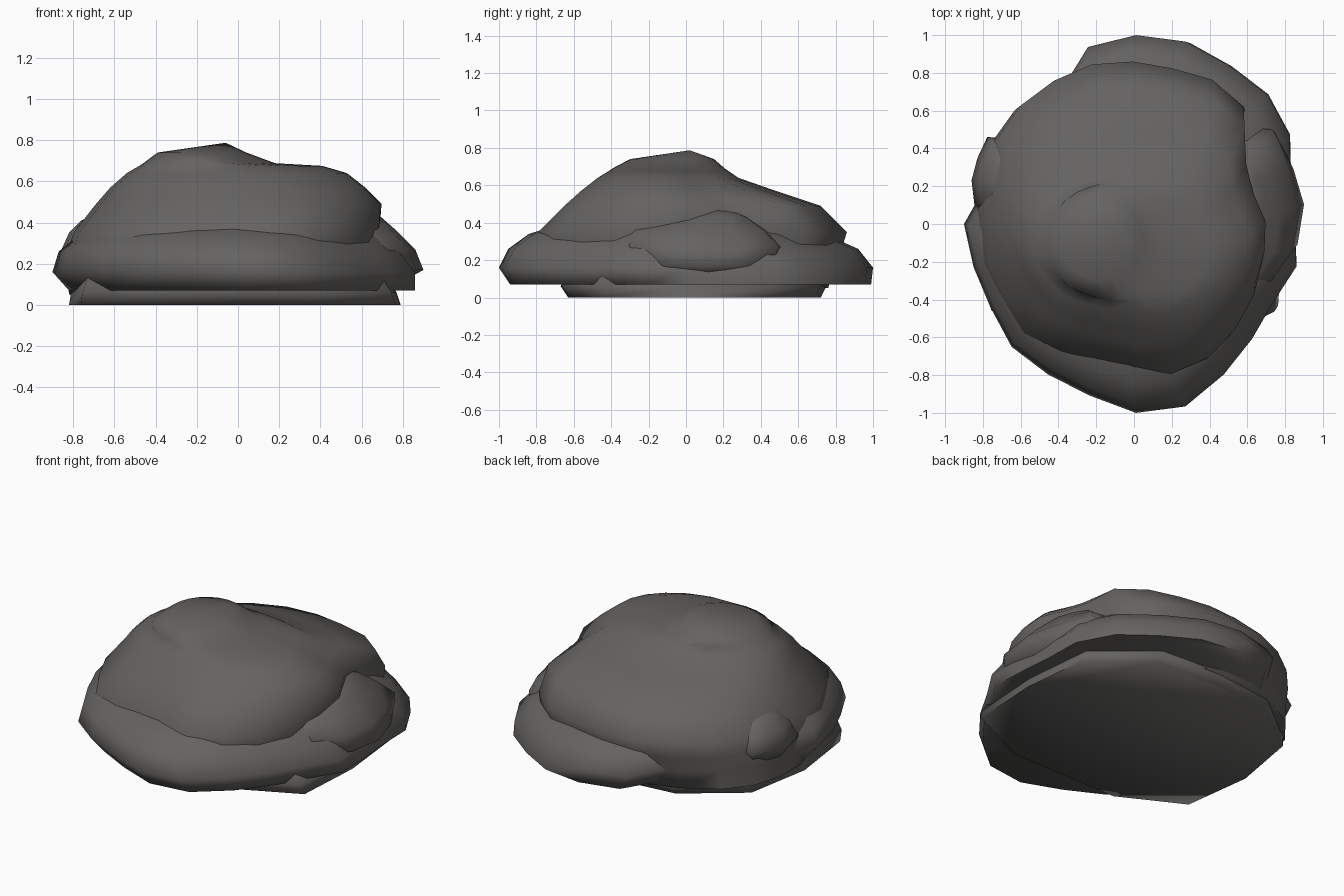
import bpy
import bmesh
import math

old_cube = bpy.data.objects.get("Cube")
if old_cube:
    bpy.data.objects.remove(old_cube, do_unlink=True)

# Single stone colour
stone = bpy.data.materials.new("dark_grey_stone")
stone.use_nodes = True
stone_colour = (0.13, 0.125, 0.12, 1.0)
stone.diffuse_color = stone_colour
stone_shader = stone.node_tree.nodes["Principled BSDF"]
stone_shader.inputs["Base Color"].default_value = stone_colour
stone_shader.inputs["Roughness"].default_value = 0.9


def outline_from_radii(radii):
    """Turn evenly spaced radii into an outline stretched to the unit square."""
    step = math.tau / len(radii)
    points = [(radius * math.cos(index * step), radius * math.sin(index * step))
              for index, radius in enumerate(radii)]
    low_x, high_x = min(p[0] for p in points), max(p[0] for p in points)
    low_y, high_y = min(p[1] for p in points), max(p[1] for p in points)
    return [((x - low_x) / (high_x - low_x), (y - low_y) / (high_y - low_y))
            for x, y in points]


def make_rock(name, outline, layers, apex, rounding=0.0):
    """Loft an outline through layers of (z, left, right, front, back) to an apex.

    Rounding turns the outline into an ellipse towards the top layer.
    """
    mesh_builder = bmesh.new()
    count = len(outline)
    rings = []
    for level, (z, left, right, front, back) in enumerate(layers):
        blend = rounding * level / (len(layers) - 1)
        ring = []
        for index, (u, v) in enumerate(outline):
            angle = math.tau * index / count
            u += blend * (0.5 + 0.5 * math.cos(angle) - u)
            v += blend * (0.5 + 0.5 * math.sin(angle) - v)
            ring.append(mesh_builder.verts.new((left + u * (right - left),
                                                front + v * (back - front), z)))
        rings.append(ring)
    for lower, upper in zip(rings, rings[1:]):
        for index in range(count):
            following = (index + 1) % count
            mesh_builder.faces.new((lower[index], lower[following],
                                    upper[following], upper[index]))
    # Flat underside and pointed crown
    mesh_builder.faces.new(list(reversed(rings[0])))
    crown = mesh_builder.verts.new(apex)
    for index in range(count):
        mesh_builder.faces.new((rings[-1][index], rings[-1][(index + 1) % count], crown))
    bmesh.ops.recalc_face_normals(mesh_builder, faces=mesh_builder.faces[:])

    mesh = bpy.data.meshes.new(name)
    mesh_builder.to_mesh(mesh)
    mesh_builder.free()
    mesh.materials.append(stone)
    rock = bpy.data.objects.new(name, mesh)
    bpy.context.collection.objects.link(rock)

    # Smooth shading with only the sharpest rims kept
    bpy.ops.object.select_all(action="DESELECT")
    rock.select_set(True)
    bpy.context.view_layer.objects.active = rock
    bpy.ops.object.shade_smooth_by_angle(angle=math.radians(85))


upper_outline = outline_from_radii([
    .67, .59, .64, .87, .88, .84, .85, .87, .87, .88, .87, .84,
    .81, .81, .79, .82, .76, .72, .75, .82, .82, .78, .74, .70])
shelf_outline = outline_from_radii([
    .83, .84, .93, .97, .97, 1, 1, .97, .8, .79, .78, .81,
    .9, .88, .88, .92, .92, .94, 1, 1, .92, .86, .83, .87])
slab_outline = outline_from_radii([
    .78, .85, .8, .72, .78, .84, .8, .86, .73, .63, .72, .87])
pebble_outline = outline_from_radii([
    1, .9, .95, .85, 1, .9, .95, 1, .85, .95, .9, 1])

# Large domed boulder with a lower crest on one side
make_rock("upper_boulder", upper_outline, [
    (.05, -.82, .6, -.6, .76),
    (.16, -.83, .65, -.74, .79),
    (.25, -.83, .68, -.8, .83),
    (.35, -.8, .69, -.8, .86),
    (.49, -.69, .7, -.66, .72),
    (.57, -.62, .62, -.57, .48),
    (.64, -.54, .53, -.48, .28),
    (.675, -.48, .41, -.42, .23),
    (.688, -.46, .18, -.4, .21),
    (.74, -.39, .04, -.3, .15),
], (-.06, .02, .787), rounding=0.9)

# Wide shelf of rock around the foot
make_rock("lower_shelf", shelf_outline, [
    (.07, -.82, .86, -.94, .99),
    (.16, -.9, .86, -1, 1),
    (.26, -.87, .78, -.95, .92),
    (.34, -.77, .7, -.84, .74),
    (.39, -.7, .6, -.68, .55),
], (0, 0, .42))

# Flat slab resting on the ground
make_rock("ground_slab", slab_outline, [
    (0, -.82, .79, -.63, .72),
    (.06, -.81, .77, -.67, .75),
    (.14, -.78, .72, -.64, .7),
], (0, 0, .16))

# Rounded lump filling the notch beside the crest
make_rock("side_lump", pebble_outline, [
    (.11, .4, .79, -.15, .4),
    (.17, .4, .9, -.3, .47),
    (.27, .4, .86, -.38, .52),
    (.36, .4, .77, -.34, .43),
    (.43, .4, .69, -.04, .33),
], (.58, .18, .49))

# Small lump on the opposite side
make_rock("small_lump", pebble_outline, [
    (.18, -.82, -.5, .08, .4),
    (.26, -.86, -.5, -.02, .46),
    (.35, -.82, -.5, .02, .43),
    (.41, -.76, -.5, .1, .35),
], (-.66, .2, .45))
